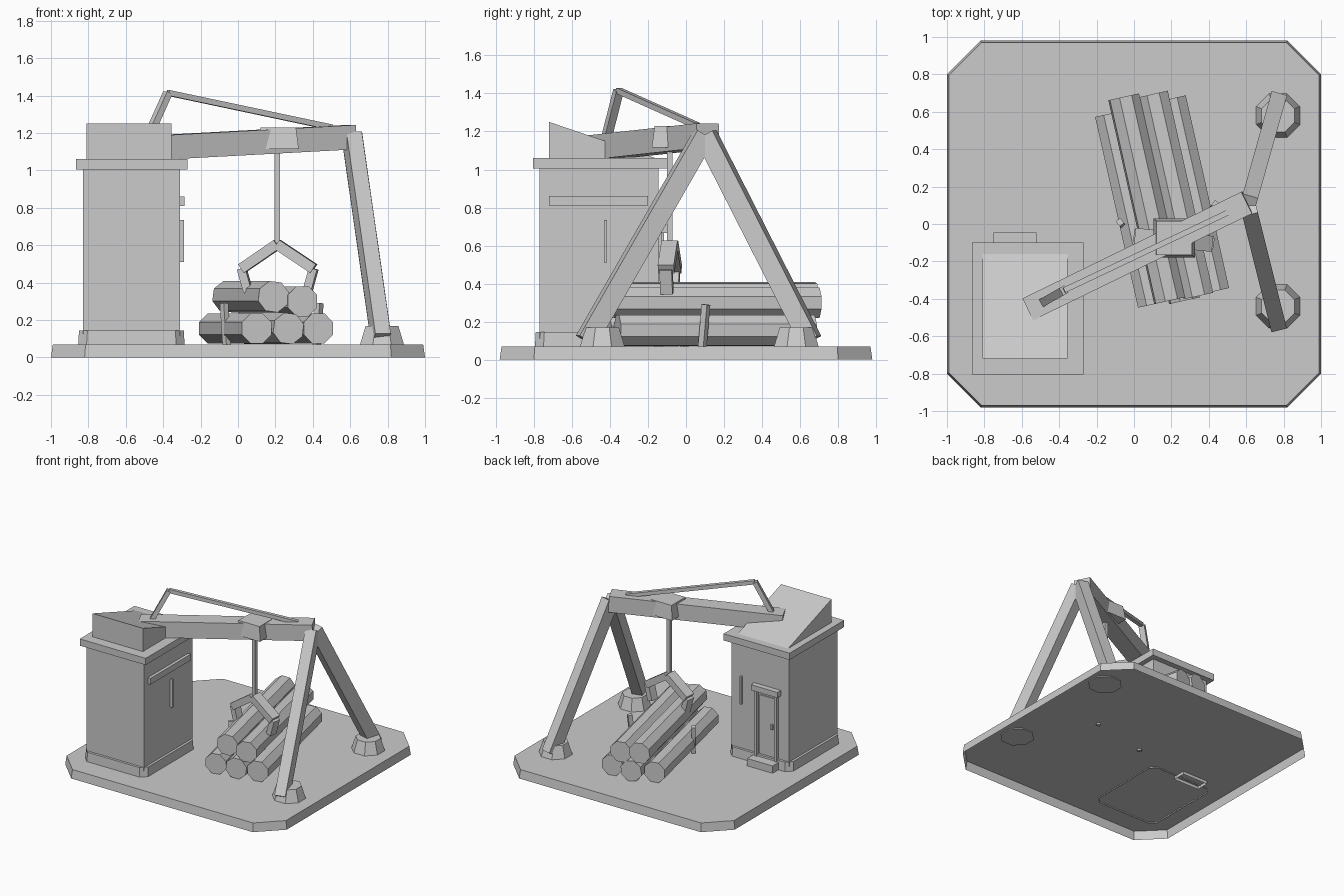
import bpy, bmesh
from math import pi
from mathutils import Vector, Matrix

if "Cube" in bpy.data.objects:
    bpy.data.objects.remove(bpy.data.objects["Cube"], do_unlink=True)

grey = bpy.data.materials.new("plain_grey")
grey.use_nodes = True
grey.diffuse_color = (0.6, 0.6, 0.6, 1)
grey.node_tree.nodes["Principled BSDF"].inputs["Base Color"].default_value = (0.6, 0.6, 0.6, 1)


def finish(name, bm):
    bmesh.ops.recalc_face_normals(bm, faces=bm.faces)
    mesh = bpy.data.meshes.new(name)
    bm.to_mesh(mesh)
    bm.free()
    mesh.materials.append(grey)
    obj = bpy.data.objects.new(name, mesh)
    bpy.context.collection.objects.link(obj)
    return obj


def loft(name, lower, upper, bottom=True):
    """Skin between two matching loops of points."""
    bm = bmesh.new()
    a = [bm.verts.new(p) for p in lower]
    b = [bm.verts.new(p) for p in upper]
    n = len(a)
    for i in range(n):
        j = (i + 1) % n
        bm.faces.new((a[i], a[j], b[j], b[i]))
    bm.faces.new(b)
    if bottom:
        bm.faces.new(a[::-1])
    return finish(name, bm)


def rect(x0, x1, y0, y1, z):
    return [(x0, y0, z), (x1, y0, z), (x1, y1, z), (x0, y1, z)]


def cut_rect(x0, x1, y0, y1, c, z):
    return [(x0 + c, y0, z), (x1 - c, y0, z), (x1, y0 + c, z), (x1, y1 - c, z),
            (x1 - c, y1, z), (x0 + c, y1, z), (x0, y1 - c, z), (x0, y0 + c, z)]


def box(name, x0, x1, y0, y1, z0, z1, bottom=True):
    return loft(name, rect(x0, x1, y0, y1, z0), rect(x0, x1, y0, y1, z1), bottom)


def frame(p, q):
    p, q = Vector(p), Vector(q)
    axis = (q - p).normalized()
    side = axis.cross(Vector((0, 0, 1))).normalized()
    return p, q, side, side.cross(axis)


def bar(name, p, q, w, h):
    """Square timber from p to q, w across and h deep."""
    p, q, s, u = frame(p, q)
    ring = [s * (i * w / 2) + u * (j * h / 2) for i, j in ((-1, -1), (1, -1), (1, 1), (-1, 1))]
    return loft(name, [p + r for r in ring], [q + r for r in ring])


def log(name, p, q, r, turn):
    """Eight-sided log from p to q."""
    p, q, s, u = frame(p, q)
    ring = [Matrix.Rotation(turn + k * pi / 4, 3, q - p) @ (s * r) for k in range(8)]
    return loft(name, [p + v for v in ring], [q + v for v in ring])


# Ground plate, open underneath
loft("base_plate", cut_rect(-1, 1, -0.98, 0.98, 0.18, 0),
     cut_rect(-0.99, 0.99, -0.97, 0.97, 0.175, 0.07), False)

# Hut
loft("hut_plinth", cut_rect(-0.855, -0.285, -0.795, -0.12, 0.045, 0.06),
     cut_rect(-0.85, -0.29, -0.79, -0.125, 0.045, 0.145), False)
box("hut_body", -0.83, -0.31, -0.77, -0.145, 0.07, 1.01)
box("hut_eaves", -0.865, -0.27, -0.805, -0.10, 1.005, 1.06)
roof = rect(-0.81, -0.355, -0.72, -0.16, 1.055)
loft("hut_roof", roof, [(x, y, 1.25 if y < -0.5 else 1.06) for x, y, z in roof])
box("side_band", -0.32, -0.285, -0.72, -0.20, 0.81, 0.86)
box("side_slit", -0.32, -0.29, -0.432, -0.415, 0.51, 0.735)
box("rear_slit", -0.41, -0.395, -0.15, -0.125, 0.51, 0.735)

# Rear door
box("door_step", -0.75, -0.52, -0.15, -0.045, 0.045, 0.13, False)
box("door_lintel", -0.755, -0.515, -0.15, -0.10, 0.665, 0.71)
for side, x in (("left", -0.555), ("right", -0.735)):
    box("door_post_" + side, x, x + 0.02, -0.15, -0.115, 0.13, 0.67)
box("door_panel", -0.70, -0.57, -0.15, -0.135, 0.15, 0.63)
box("door_handle", -0.695, -0.68, -0.14, -0.115, 0.38, 0.42)

# Crane boom with its stay rod
bar("boom", (-0.565, -0.455, 1.115), (0.605, 0.115, 1.178), 0.13, 0.13)
peak = (-0.375, -0.355, 1.415)
bar("stay_post", (-0.49, -0.42, 1.16), peak, 0.045, 0.035)
bar("stay_rod", peak, (0.50, 0.06, 1.23), 0.03, 0.03)

# Trestle legs and footings
for side, y, foot_y in (("front", -0.525, -0.44), ("back", 0.655, 0.58)):
    apex = (0.61, 0.10 + (0.005 if y > 0 else -0.005), 1.18)
    bar("trestle_leg_" + side, apex, (0.765, y, 0.10), 0.085, 0.105)
    rings = [[(0.77 + c * r, foot_y + s * r, z) for c, s in
              (Matrix.Rotation(k * pi / 4 + pi / 8, 2) @ Vector((1, 0)) for k in range(8))]
             for r, z in ((0.13, 0.06), (0.095, 0.168))]
    loft("footing_" + side, *rings)

# Trolley, cable and grab
loft("trolley", rect(0.105, 0.325, -0.18, 0.03, 1.115),
     rect(0.12, 0.31, -0.165, 0.015, 1.23))
box("cable", 0.195, 0.225, -0.10, -0.07, 0.6, 1.12)
for side, elbow, tip in (("right", (0.02, -0.065, 0.475), (0.055, -0.07, 0.35)),
                         ("left", (0.405, -0.105, 0.475), (0.37, -0.10, 0.35))):
    bar("grab_arm_" + side, (0.21, -0.085, 0.605), elbow, 0.085, 0.055)
    bar("grab_claw_" + side, elbow, tip, 0.065, 0.045)

# Log pile
fronts = [(0.10, -0.43, 0.155), (0.27, -0.41, 0.155), (0.43, -0.36, 0.155),
          (0.19, -0.41, 0.325), (0.345, -0.385, 0.30)]
lengths = [1.02, 1.08, 1.03, 1.09, 1.08]
for i, (p, length) in enumerate(zip(fronts, lengths)):
    q = Vector(p) + Vector((-0.225, 1, 0)) * length
    log("log_%d" % (i + 1), p, q, 0.087, pi / 8 if i % 2 == 0 else pi / 6)

# Stakes holding the pile
bar("stake_right", (-0.06, -0.01, 0.06), (-0.075, 0.01, 0.29), 0.03, 0.035)
bar("stake_left", (0.42, 0.085, 0.06), (0.435, 0.105, 0.29), 0.03, 0.035)
